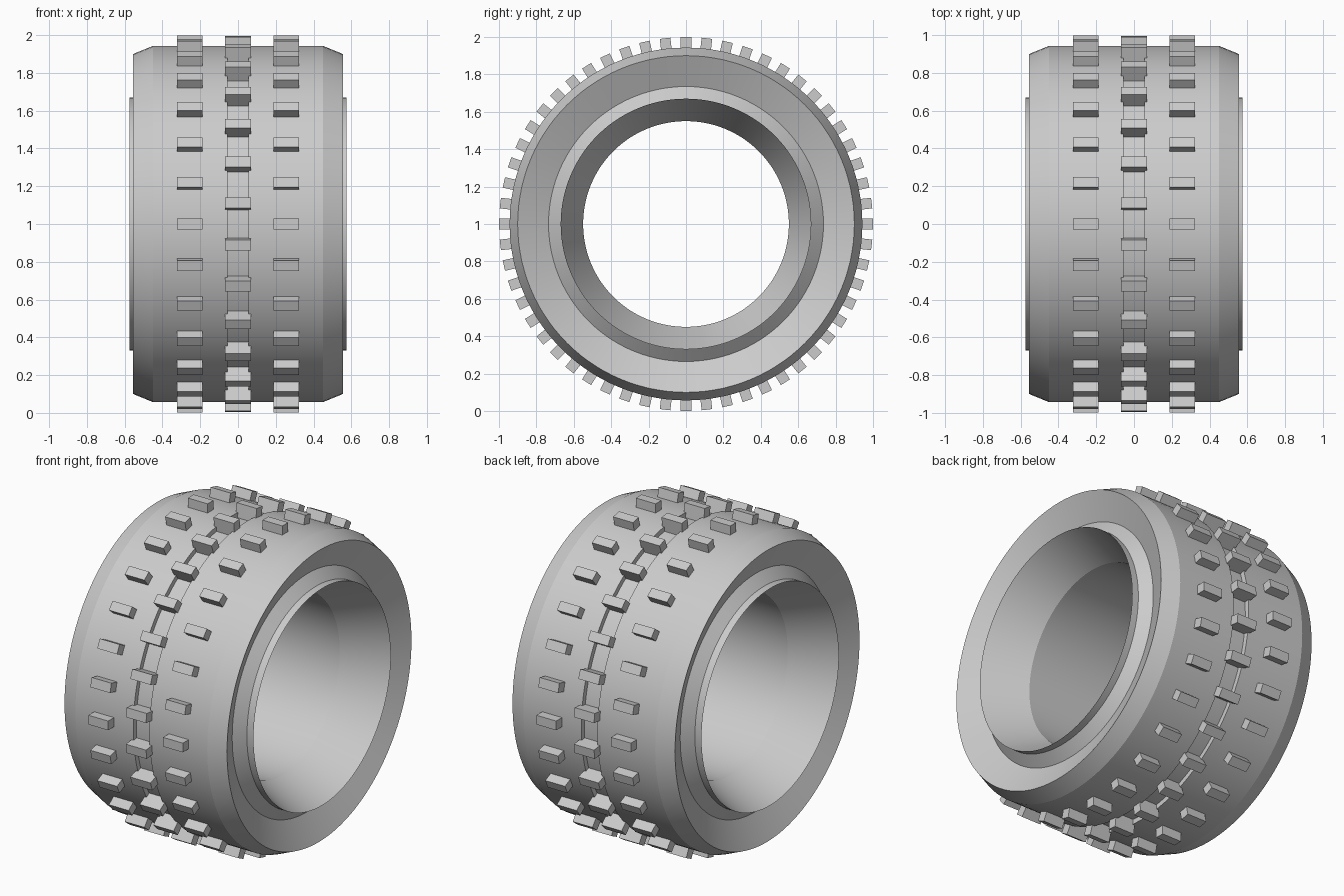
import bpy
import bmesh
import math
from mathutils import Matrix, Vector

SEGMENTS = 112
BLOCKS_PER_ROW = 28
CENTRE = Vector((0, 0, 1))

cube = bpy.data.objects.get("Cube")
if cube:
    bpy.data.objects.remove(cube, do_unlink=True)

# One grey rubber for the whole tyre
rubber = bpy.data.materials.new("grey_rubber")
rubber.use_nodes = True
rubber.diffuse_color = (0.6, 0.6, 0.6, 1)
bsdf = next(n for n in rubber.node_tree.nodes if n.type == "BSDF_PRINCIPLED")
bsdf.inputs["Base Color"].default_value = rubber.diffuse_color


def add_object(name, bm):
    bmesh.ops.recalc_face_normals(bm, faces=bm.faces[:])
    mesh = bpy.data.meshes.new(name)
    bm.to_mesh(mesh)
    bm.free()
    mesh.materials.append(rubber)
    obj = bpy.data.objects.new(name, mesh)
    bpy.context.collection.objects.link(obj)
    return obj


def build_tyre():
    # Half section as (x, radius): bore, hub lip, dished sidewall, tread, groove
    half = [(0.31, 0.55), (0.575, 0.67), (0.53, 0.67), (0.475, 0.735),
            (0.555, 0.90), (0.45, 0.943), (0.055, 0.943), (0.055, 0.913)]
    section = half + [(-x, r) for x, r in reversed(half)]
    bm = bmesh.new()
    rings = []
    for i in range(SEGMENTS):
        a = math.tau * i / SEGMENTS
        rings.append([bm.verts.new(CENTRE + Vector((x, r * math.sin(a), r * math.cos(a))))
                      for x, r in section])
    for i, ring in enumerate(rings):
        following = rings[(i + 1) % SEGMENTS]
        for j in range(len(section)):
            k = (j + 1) % len(section)
            bm.faces.new((ring[j], ring[k], following[k], following[j]))
    return add_object("tyre_body", bm)


def build_tread_row(name, x, width, offset):
    # Radial ring of square-cut tread blocks, sunk into the tyre
    bm = bmesh.new()
    bottom, top, length = 0.90, 0.999, 0.057
    for i in range(BLOCKS_PER_ROW):
        angle = math.tau * (i + offset) / BLOCKS_PER_ROW
        matrix = (Matrix.Translation(CENTRE) @ Matrix.Rotation(angle, 4, "X")
                  @ Matrix.Translation((x, 0, (bottom + top) / 2))
                  @ Matrix.Diagonal((width, length, top - bottom, 1)))
        bmesh.ops.create_cube(bm, size=1, matrix=matrix)
    return add_object(name, bm)


tyre = build_tyre()
bpy.ops.object.select_all(action="DESELECT")
tyre.select_set(True)
bpy.context.view_layer.objects.active = tyre
bpy.ops.object.shade_smooth_by_angle(angle=math.radians(15))

build_tread_row("left_tread_blocks", 0.255, 0.135, 0)
build_tread_row("right_tread_blocks", -0.255, 0.135, 0)
build_tread_row("centre_tread_blocks", 0, 0.138, 0.5)
